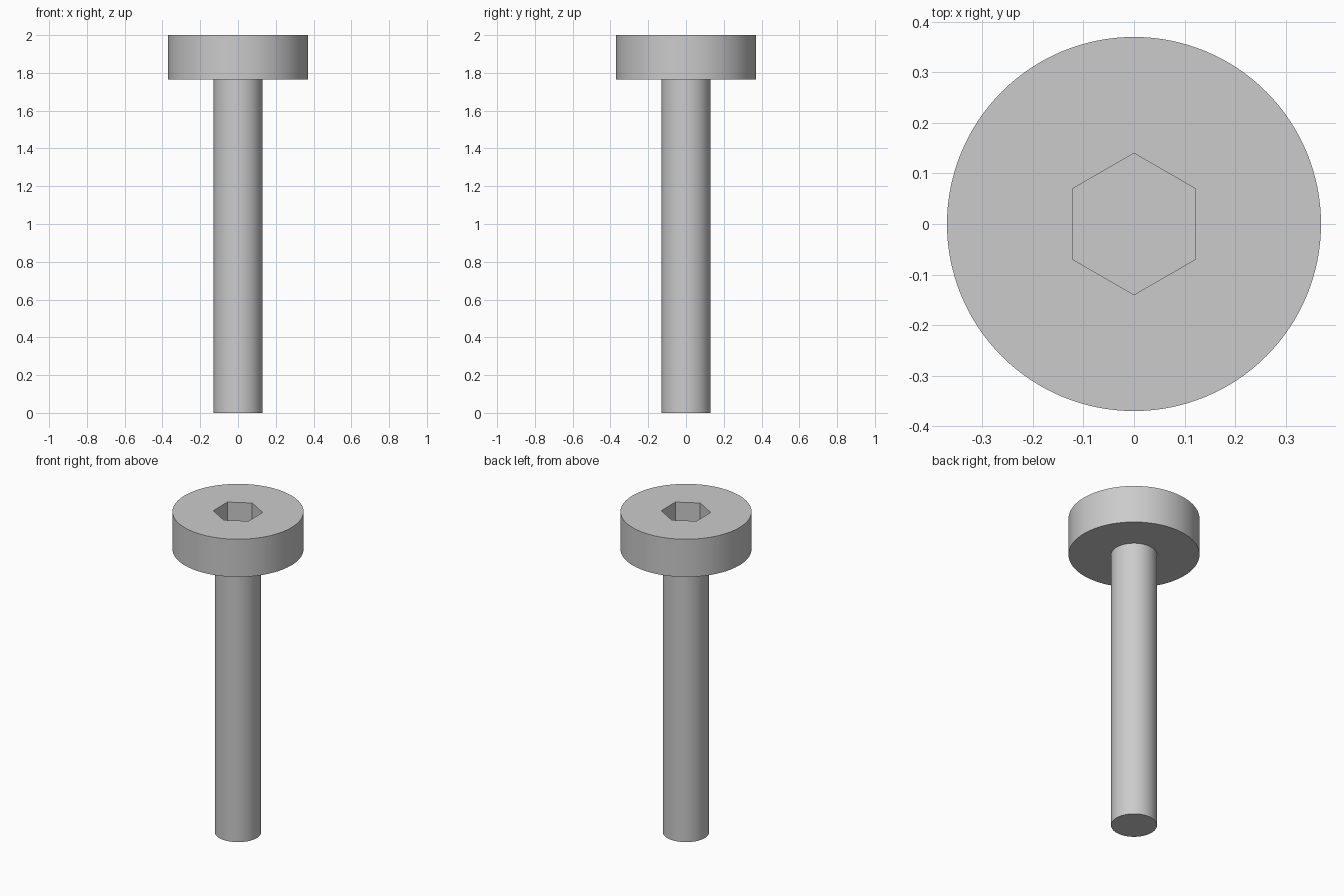
import bpy
import math

default_cube = bpy.data.objects.get("Cube")
if default_cube:
    bpy.data.objects.remove(default_cube, do_unlink=True)

# Plain steel grey
steel = bpy.data.materials.new("steel_grey")
steel.use_nodes = True
colour = (0.6, 0.6, 0.6, 1)
steel.diffuse_color = colour
steel.node_tree.nodes["Principled BSDF"].inputs["Base Color"].default_value = colour


def prism(name, sides, radius, bottom, top, turn=0.0):
    """Upright prism or cylinder between two heights."""
    bpy.ops.mesh.primitive_cylinder_add(
        vertices=sides, radius=radius, depth=top - bottom,
        location=(0, 0, (bottom + top) / 2), rotation=(0, 0, turn))
    obj = bpy.context.object
    obj.name = name
    obj.data.materials.append(steel)
    return obj


def smooth(obj):
    bpy.ops.object.select_all(action='DESELECT')
    obj.select_set(True)
    bpy.context.view_layer.objects.active = obj
    bpy.ops.object.shade_smooth_by_angle(angle=math.radians(30))


HEAD_BASE, HEAD_TOP, SOCKET_DEPTH = 1.765, 2.0, 0.14

# Shank, running just into the head
shank = prism("shank", 96, 0.13, 0, HEAD_BASE + 0.01)
smooth(shank)

# Head with a hexagonal socket, corners pointing along y
head = prism("head", 128, 0.37, HEAD_BASE, HEAD_TOP)
cutter = prism("socket_cutter", 6, 0.14, HEAD_TOP - SOCKET_DEPTH, HEAD_TOP + 0.1)
cutter.hide_render = True

socket = head.modifiers.new("socket", 'BOOLEAN')
socket.operation = 'DIFFERENCE'
socket.solver = 'EXACT'
socket.object = cutter
bpy.context.view_layer.objects.active = head
bpy.ops.object.modifier_apply(modifier=socket.name)
bpy.data.objects.remove(cutter, do_unlink=True)
smooth(head)
